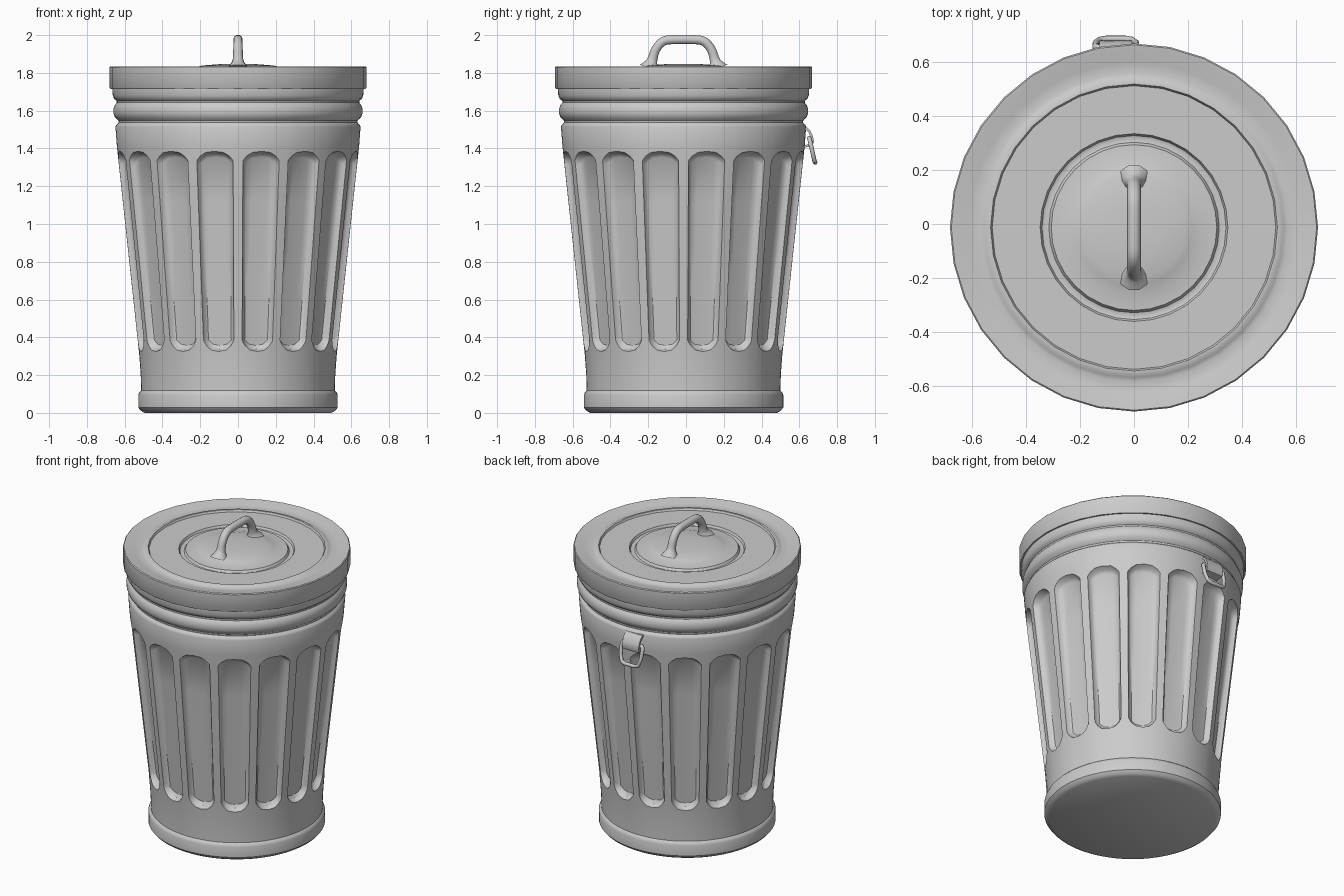
import bpy, math

if "Cube" in bpy.data.objects:
    bpy.data.objects.remove(bpy.data.objects["Cube"])

CY = -0.013          # the can sits slightly forward because of the rear ring


def mesh_object(name, verts, faces, angle=35):
    me = bpy.data.meshes.new(name)
    me.from_pydata(verts, [], faces)
    ob = bpy.data.objects.new(name, me)
    bpy.context.collection.objects.link(ob)
    finish(ob, angle)
    return ob


def finish(ob, angle):
    bpy.ops.object.select_all(action='DESELECT')
    ob.select_set(True)
    bpy.context.view_layer.objects.active = ob
    if ob.type == 'CURVE':
        bpy.ops.object.convert(target='MESH')
    bpy.ops.object.shade_smooth_by_angle(angle=math.radians(angle))


def ring_faces(rows, n):
    """Quads between stacked rings plus a cap at each end."""
    faces = [(j * n + i, j * n + (i + 1) % n, (j + 1) * n + (i + 1) % n, (j + 1) * n + i)
             for j in range(rows - 1) for i in range(n)]
    faces.append(tuple(reversed(range(n))))
    faces.append(tuple((rows - 1) * n + i for i in range(n)))
    return faces


def lathe(name, profile, n=32, angle=35):
    verts = [(r * math.cos(2 * math.pi * i / n), CY + r * math.sin(2 * math.pi * i / n), z)
             for r, z in profile for i in range(n)]
    return mesh_object(name, verts, ring_faces(len(profile), n), angle)


def tube(name, points, radius, cyclic=False, kind='NURBS'):
    """points: (x, y, z, radius scale)"""
    cu = bpy.data.curves.new(name, 'CURVE')
    cu.dimensions = '3D'
    cu.bevel_depth = radius
    cu.bevel_resolution = 3
    cu.use_fill_caps = True
    sp = cu.splines.new(kind)
    sp.points.add(len(points) - 1)
    for p, (x, y, z, s) in zip(sp.points, points):
        p.co = (x, y, z, 1)
        p.radius = s
    sp.use_cyclic_u = cyclic
    sp.use_endpoint_u = not cyclic
    sp.order_u = 3
    sp.resolution_u = 6
    ob = bpy.data.objects.new(name, cu)
    bpy.context.collection.objects.link(ob)
    finish(ob, 45)
    return ob


# fluted body: 16 sunken flutes on a tapered wall
FLUTES, HALF, DEPTH = 16, 8.9, 0.042
half_cols = [(1, 0), (0.94, 0.55), (0.8, 0.85), (0.5, 0.98)]
cols = ([(-11.25 / HALF, 0)] + [(-u, d) for u, d in half_cols] + [(0, 1)]
        + [(u, d) for u, d in reversed(half_cols)])
columns = [(math.radians((k + 0.5) * 360 / FLUTES + u * HALF), min(abs(u), 1), d)
           for k in range(FLUTES) for u, d in cols]

lower = [(0.495, 0.0), (0.515, 0.012), (0.528, 0.028), (0.528, 0.095), (0.523, 0.108),
         (0.513, 0.118), (0.515, 0.2), (0.523, 0.31)]
upper = [(0.641, 1.41), (0.649, 1.515), (0.645, 1.525), (0.632, 1.537), (0.634, 1.548),
         (0.652, 1.565), (0.659, 1.585), (0.659, 1.61), (0.652, 1.63), (0.642, 1.642),
         (0.642, 1.652), (0.655, 1.662), (0.663, 1.68), (0.665, 1.72), (0.66, 1.76)]
flute_rows = [(0, 0), (0.012, 0.7), (0.03, 1), (0.25, 1), (0.5, 1), (0.75, 1),
              (0.97, 1), (0.988, 0.7), (1, 0)]


def wall_radius(z):
    return 0.523 + (z - 0.31) * (0.641 - 0.523) / (1.41 - 0.31)


verts = []


def add_row(row_fn):
    for a, u, d in columns:
        r, z = row_fn(u, d)
        verts.append((r * math.cos(a), CY + r * math.sin(a), z))


def flute_point(u, d, t, depth):
    bottom, top = 0.325 + 0.06 * u ** 3, 1.385 - 0.05 * u ** 3
    z = bottom + (top - bottom) * t
    return wall_radius(z) - DEPTH * d * depth, z


for p in lower:
    add_row(lambda u, d: p)
for t, depth in flute_rows:
    add_row(lambda u, d: flute_point(u, d, t, depth))
for p in upper:
    add_row(lambda u, d: p)
n_rows = len(lower) + len(flute_rows) + len(upper)
mesh_object("can_body", verts, ring_faces(n_rows, len(columns)), 32)

# lid with pressed rings and a shallow centre dome
lathe("lid", [
    (0.64, 1.716), (0.676, 1.716), (0.68, 1.722), (0.68, 1.83), (0.675, 1.835), (0.66, 1.833),
    (0.61, 1.822), (0.57, 1.816), (0.555, 1.822), (0.543, 1.829), (0.53, 1.829), (0.524, 1.817),
    (0.45, 1.817), (0.347, 1.817), (0.34, 1.803), (0.33, 1.799), (0.315, 1.803), (0.306, 1.817),
    (0.25, 1.82), (0.215, 1.832), (0.19, 1.839), (0.1, 1.846), (0.02, 1.848)], angle=40)

# lid handle: arched bar with flared feet
half = [(0.18, 1.825, 2.3), (0.172, 1.848, 1.5), (0.165, 1.87, 1.05), (0.15, 1.925, 1),
        (0.11, 1.972, 1), (0.05, 1.977, 1)]
arch = [(0, CY - y, z, s) for y, z, s in half] + [(0, CY + y, z, s) for y, z, s in reversed(half)]
tube("lid_handle", arch, 0.025)

# rear strap: bent plate looping out from the wall
RX = -0.067
outer = [(0.61, 1.518), (0.637, 1.517), (0.658, 1.495), (0.672, 1.465), (0.678, 1.435),
         (0.668, 1.412), (0.61, 1.402)]
inner = [(0.61, 1.415), (0.659, 1.423), (0.664, 1.437), (0.659, 1.46), (0.647, 1.487),
         (0.632, 1.503), (0.61, 1.505)]
n, m = len(outer) * 2, len(outer)
strap = [(RX + s * 0.06, y, z) for s in (-1, 1) for y, z in outer + inner]
faces = [(i, (i + 1) % n, n + (i + 1) % n, n + i) for i in range(n)]
for o in (0, n):
    for i in range(m - 1):
        q = (o + i, o + i + 1, o + n - 2 - i, o + n - 1 - i)
        faces.append(q if o else q[::-1])
faces = [f[::-1] for f in faces]
mesh_object("rear_strap", strap, faces)

# hanging ring through the strap
side = [(0.0, 0.652, 1.455), (0.066, 0.652, 1.455), (0.076, 0.655, 1.445), (0.074, 0.67, 1.38),
        (0.06, 0.68, 1.335), (0.035, 0.684, 1.326)]
loop = [(RX + x, y, z, 1) for x, y, z in side] + [(RX - x, y, z, 1) for x, y, z in reversed(side[1:])]
tube("rear_ring", loop, 0.012, cyclic=True, kind='POLY')
